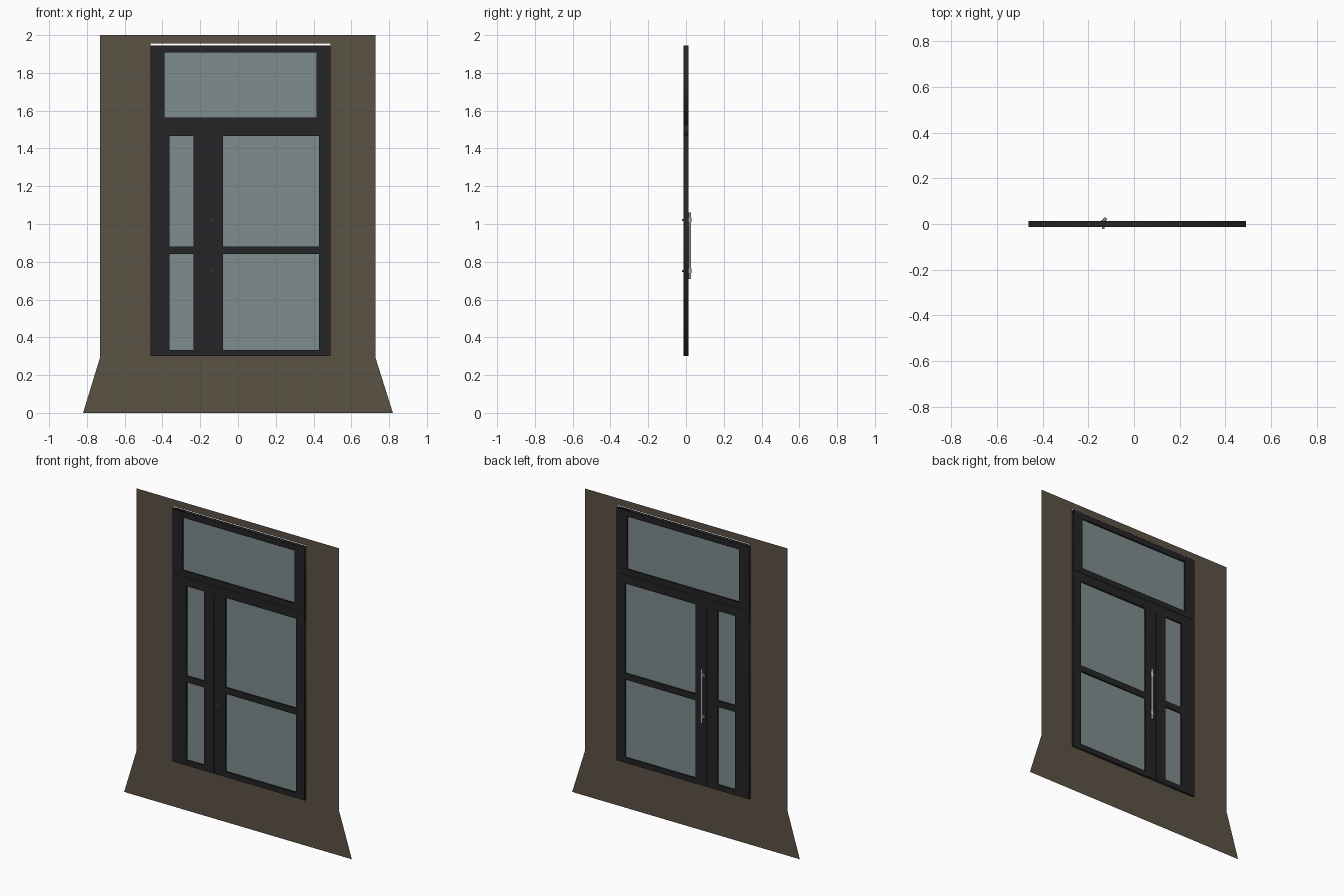
import bpy, math
from mathutils import Vector

if "Cube" in bpy.data.objects:
    bpy.data.objects.remove(bpy.data.objects["Cube"])


def material(name, rgb):
    m = bpy.data.materials.new(name)
    m.diffuse_color = (*rgb, 1)
    m.use_nodes = True
    m.node_tree.nodes["Principled BSDF"].inputs["Base Color"].default_value = m.diffuse_color
    return m


WALL = material("brown_wall", (0.105, 0.085, 0.06))
DARK = material("dark_metal", (0.018, 0.018, 0.02))
GLASS = material("grey_glass", (0.21, 0.27, 0.27))
STEEL = material("steel", (0.42, 0.42, 0.43))


def rect(x0, x1, z0, z1):
    return [(x0, z0), (x1, z0), (x1, z1), (x0, z1)]


def panel(name, loops, half_depth, mat, y=0.0):
    """Upright sheet: the first loop is the outline, the others are holes."""
    cu = bpy.data.curves.new(name, 'CURVE')
    cu.dimensions = '2D'
    cu.fill_mode = 'BOTH'
    cu.extrude = half_depth
    for pts in loops:
        sp = cu.splines.new('POLY')
        sp.points.add(len(pts) - 1)
        for p, (x, z) in zip(sp.points, pts):
            p.co = (x, z, 0, 1)
        sp.use_cyclic_u = True
    ob = bpy.data.objects.new(name, cu)
    ob.rotation_euler.x = math.pi / 2
    ob.location.y = y
    cu.materials.append(mat)
    bpy.context.collection.objects.link(ob)
    bpy.ops.object.select_all(action='DESELECT')
    ob.select_set(True)
    bpy.context.view_layer.objects.active = ob
    bpy.ops.object.convert(target='MESH')
    return ob


def rod(name, a, b, r, mat=STEEL, sides=20):
    a, b = Vector(a), Vector(b)
    bpy.ops.mesh.primitive_cylinder_add(vertices=sides, radius=r, depth=(b - a).length,
                                        location=(a + b) / 2)
    ob = bpy.context.object
    ob.name = name
    ob.rotation_euler = (b - a).to_track_quat('Z', 'Y').to_euler()
    ob.data.materials.append(mat)
    bpy.ops.object.shade_smooth_by_angle()


# Thin wall sheet with a flared foot and a door opening
panel("wall", [[(-0.82, 0), (0.82, 0), (0.727, 0.295), (0.727, 2), (-0.73, 2), (-0.73, 0.295)],
               rect(-0.462, 0.489, 0.301, 1.955)], 0, WALL)

# Glazed frames: name, outline, panes
D = 0.014
rows = [(0.334, 0.842), (0.882, 1.467)]
frames = [
    ("transom_frame", rect(-0.463, 0.49, 1.527, 1.944), [(-0.39, 0.416, 1.563, 1.907)]),
    ("side_leaf", rect(-0.463, -0.162, 0.30, 1.469), [(-0.363, -0.236, *r) for r in rows]),
    ("door_leaf", rect(-0.158, 0.49, 0.30, 1.469), [(-0.08, 0.429, *r) for r in rows]),
]
# keep a narrow top rail above the leaf panes by joining them to the header
rail = rect(-0.463, 0.49, 1.467, 1.524)
panel("header_rail", [rail], D, DARK)
for name, outline, panes in frames:
    panel(name, [outline] + [rect(*p) for p in panes if p[3] < 1.467 or name == "transom_frame"]
          + [rect(p[0], p[1], p[2], 1.467) for p in panes
             if p[3] >= 1.467 and name != "transom_frame"], D, DARK)
    for i, (x0, x1, z0, z1) in enumerate(panes):
        panel(f"{name}_glass_{i}", [rect(x0 - .003, x1 + .003, z0 - .003, z1 + .003)],
              0.003, GLASS)

# Dark seals closing the joints
panel("leaf_seal", [rect(-0.165, -0.155, 0.30, 1.467)], 0.009, DARK)
panel("transom_seal", [rect(-0.463, 0.49, 1.52, 1.53)], 0.012, DARK)

# Pull handle on the back, bolted through the door leaf
hx, bx, by = -0.135, -0.127, 0.0205
rod("handle_bar", (bx, by, 0.71), (bx, by, 1.06), 0.0065)
for z in (0.752, 1.022):
    rod("handle_bolt", (hx, -0.022, z), (hx, 0.016, z), 0.005)
    rod("handle_rosette", (hx, 0.013, z), (hx, 0.017, z), 0.010)
    rod("handle_arm", (hx, 0.014, z), (bx, by, z), 0.005)
    rod("handle_collar", (bx, by, z - 0.012), (bx, by, z + 0.012), 0.008)
